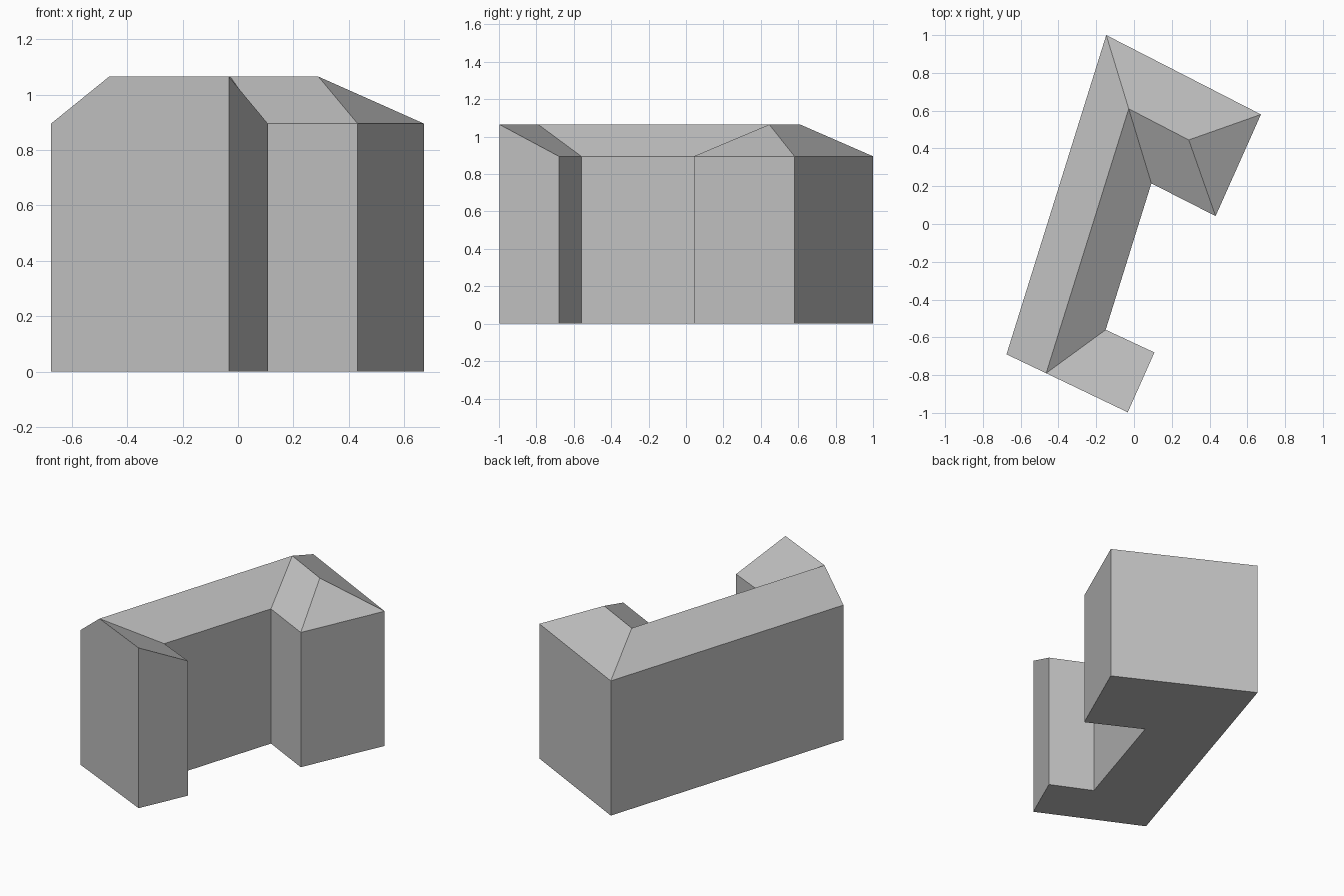
import bpy

cube = bpy.data.objects.get("Cube")
if cube:
    bpy.data.objects.remove(cube, do_unlink=True)

EAVE, RIDGE = 0.895, 1.065

# One plain grey for the whole building
grey = bpy.data.materials.new("plain grey")
grey.use_nodes = True
colour = (0.53, 0.53, 0.53, 1)
grey.diffuse_color = colour
grey.node_tree.nodes["Principled BSDF"].inputs["Base Color"].default_value = colour

# Footprint corners, counter-clockwise, with the wall height at each
corners = {
    "front_right": (-0.675, -0.69, EAVE),
    "front_peak": (-0.465, -0.79, RIDGE),
    "front_tip": (-0.033, -0.997, RIDGE),
    "front_left": (0.108, -0.68, EAVE),
    "inner_front": (-0.15, -0.56, EAVE),
    "inner_back": (0.092, 0.215, EAVE),
    "wing_front": (0.432, 0.042, EAVE),
    "wing_back": (0.672, 0.58, EAVE),
    "back_right": (-0.147, 1.0, EAVE),
}
# Ridge points inside the footprint
ridge = {"ridge_bend": (-0.028, 0.61, RIDGE), "ridge_end": (0.29, 0.445, RIDGE)}
points = {**corners, **ridge}


def add_mesh(name, verts, faces):
    mesh = bpy.data.meshes.new(name)
    mesh.from_pydata(verts, [], faces)
    mesh.materials.append(grey)
    mesh.update()
    obj = bpy.data.objects.new(name, mesh)
    bpy.context.collection.objects.link(obj)
    return obj


# Walls and floor: the footprint raised to the roof line
top = list(corners.values())
n = len(top)
base = [(x, y, 0) for x, y, z in top]
sides = [(i, (i + 1) % n, (i + 1) % n + n, i + n) for i in range(n)]
add_mesh("walls", base + top, sides + [tuple(reversed(range(n)))])

# Roof slopes, each named by its corners
slopes = [
    "front_right front_peak ridge_bend back_right",      # long outer slope
    "front_peak inner_front inner_back ridge_bend",      # long courtyard slope
    "front_peak front_tip front_left inner_front",       # front lean-to
    "ridge_bend inner_back wing_front ridge_end",        # wing courtyard slope
    "ridge_end wing_front wing_back",                    # wing hip
    "ridge_bend ridge_end wing_back back_right",         # wing back slope
]
names = list(points)
add_mesh("roof", list(points.values()),
         [[names.index(p) for p in s.split()] for s in slopes])
